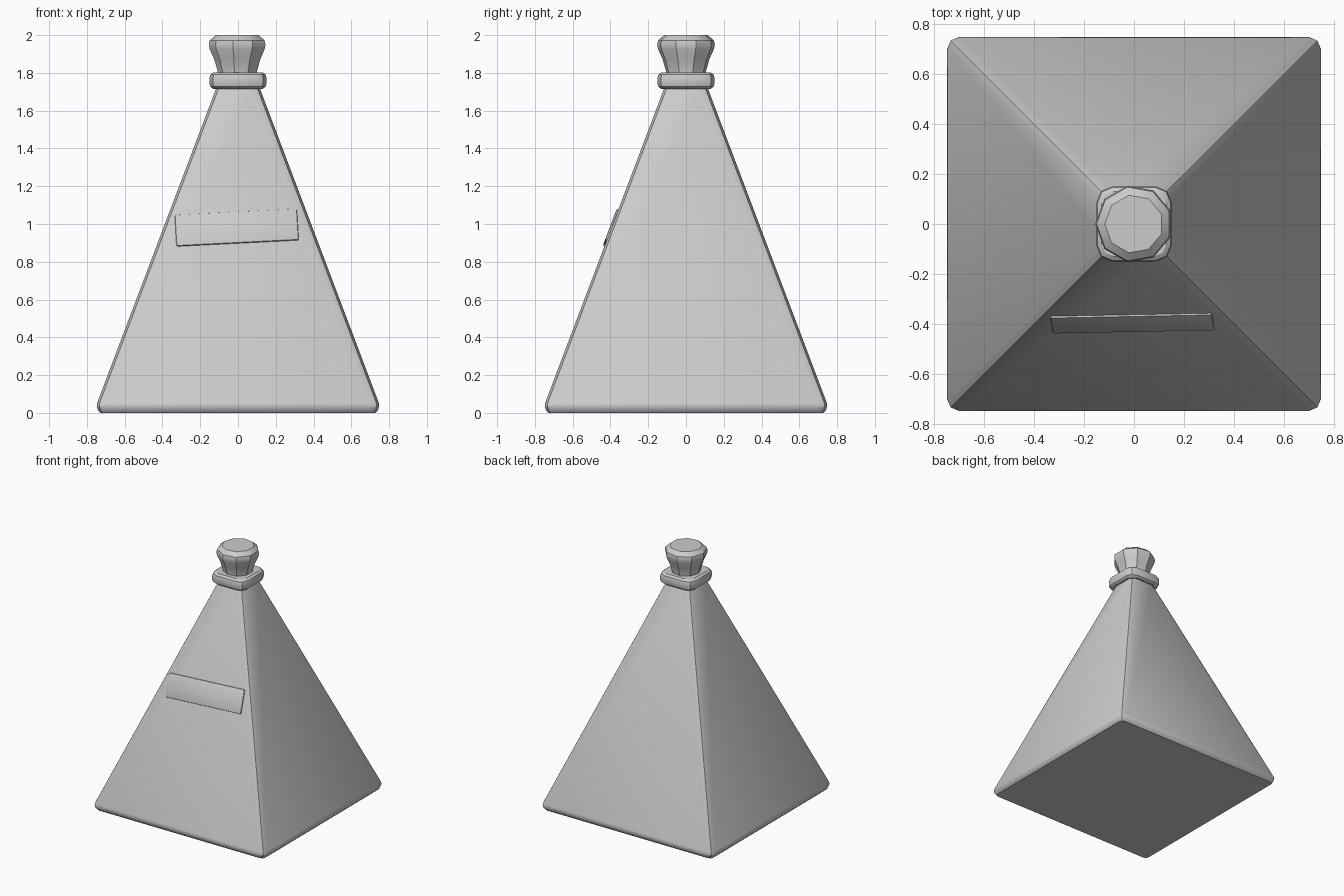
import bpy, bmesh
from math import pi, sin, cos, radians, atan
from mathutils import Matrix

if "Cube" in bpy.data.objects:
    bpy.data.objects.remove(bpy.data.objects["Cube"])


def loft(name, rings):
    """Skin a stack of equal-length point rings and cap both ends."""
    bm = bmesh.new()
    loops = [[bm.verts.new(p) for p in ring] for ring in rings]
    n = len(loops[0])
    for a, b in zip(loops, loops[1:]):
        for i in range(n):
            j = (i + 1) % n
            bm.faces.new((a[i], a[j], b[j], b[i]))
    bm.faces.new(loops[0][::-1])
    bm.faces.new(loops[-1])
    return finish(name, bm)


def finish(name, bm, angle=30):
    bmesh.ops.recalc_face_normals(bm, faces=bm.faces)
    me = bpy.data.meshes.new(name)
    bm.to_mesh(me)
    bm.free()
    ob = bpy.data.objects.new(name, me)
    bpy.context.collection.objects.link(ob)
    bpy.ops.object.select_all(action='DESELECT')
    bpy.context.view_layer.objects.active = ob
    ob.select_set(True)
    bpy.ops.object.shade_smooth_by_angle(angle=radians(angle))
    return ob


def square(half, radius, z, seg=2):
    """Square ring with rounded corners."""
    pts = []
    for k, (sx, sy) in enumerate(((1, 1), (-1, 1), (-1, -1), (1, -1))):
        for s in range(seg + 1):
            a = k * pi / 2 + s / seg * pi / 2
            c = half - radius
            pts.append((sx * c + radius * cos(a), sy * c + radius * sin(a), z))
    return pts


def circle(r, z, sides=9):
    return [(r * cos(pi + 2 * pi * i / sides), r * sin(pi + 2 * pi * i / sides), z)
            for i in range(sides)]


# Pyramid bottle body with a small rolled foot
loft("bottle_body", [square(h, r, z) for h, r, z in (
    (0.727, 0.03, 0), (0.74, 0.04, 0.014), (0.748, 0.046, 0.035), (0.745, 0.046, 0.055),
    (0.115, 0.046, 1.72), (0.10, 0.046, 1.76))])

# Rounded square collar
loft("neck_collar", [square(h, r, z) for h, r, z in (
    (0.10, 0.03, 1.715), (0.13, 0.05, 1.715), (0.146, 0.06, 1.727), (0.151, 0.065, 1.745),
    (0.151, 0.065, 1.772), (0.146, 0.06, 1.791), (0.13, 0.05, 1.803), (0.10, 0.03, 1.803))])

# Faceted stopper
loft("stopper", [circle(r, z) for r, z in (
    (0.106, 1.78), (0.108, 1.81), (0.125, 1.87), (0.15, 1.925),
    (0.155, 1.95), (0.15, 1.972), (0.117, 2.0))])

# Tilted label plate lying on the front face
slope = (0.745 - 0.115) / (1.72 - 0.055)
z = 0.98
y = -(0.745 - (z - 0.055) * slope)
bm = bmesh.new()
bmesh.ops.create_cube(bm, size=1, matrix=Matrix.Diagonal((0.648, 0.022, 0.178, 1)))
bmesh.ops.bevel(bm, geom=bm.edges[:], offset=0.008, segments=2, profile=0.5, affect='EDGES')
label = finish("label", bm)
label.matrix_world = (Matrix.Translation((-0.007, y + 0.002, z))
                      @ Matrix.Rotation(-atan(slope), 4, 'X')
                      @ Matrix.Rotation(radians(-3.1), 4, 'Y'))
